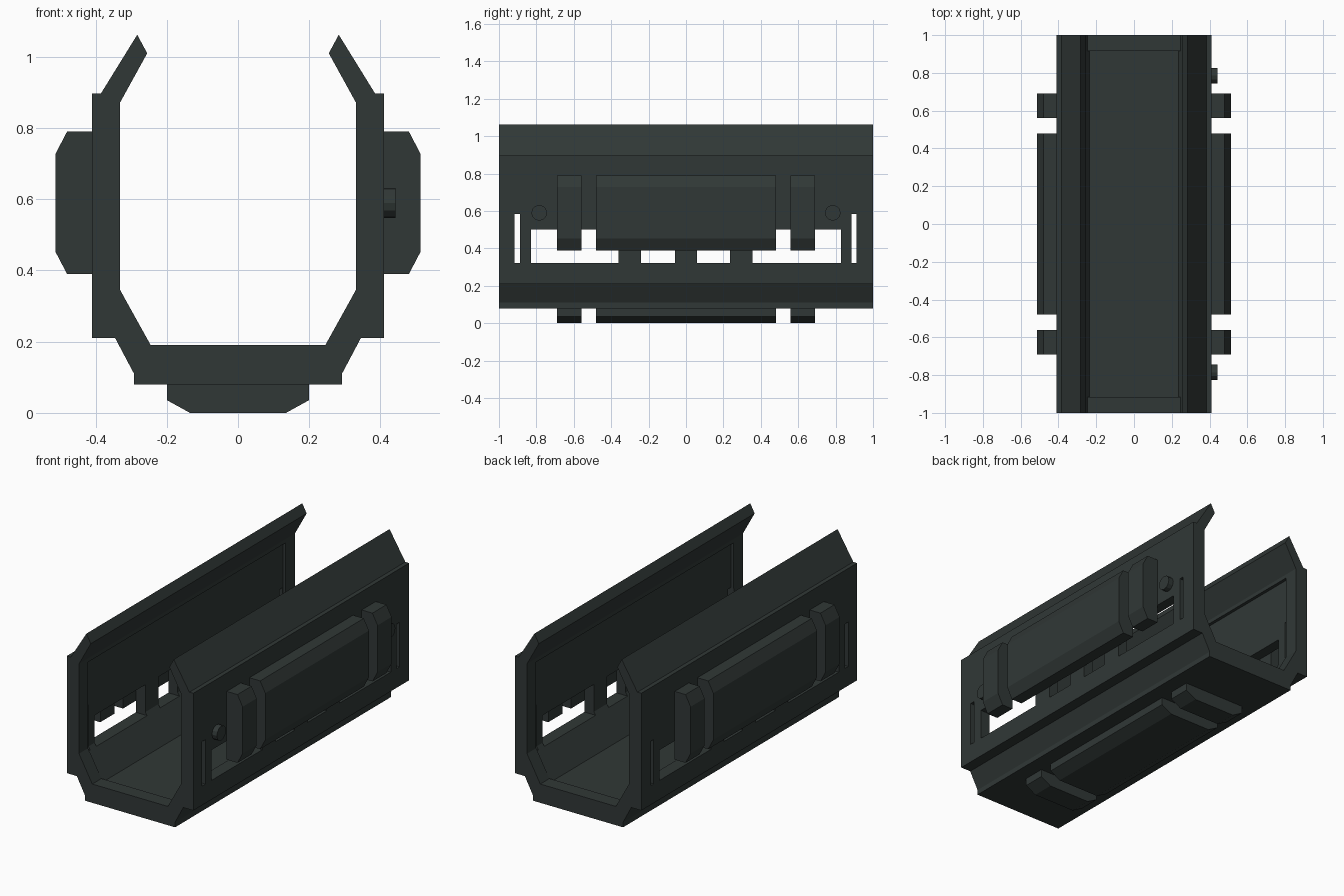
import bpy, bmesh, math

if "Cube" in bpy.data.objects:
    bpy.data.objects.remove(bpy.data.objects["Cube"])

mat = bpy.data.materials.new("dark green grey")
mat.diffuse_color = (0.03, 0.039, 0.037, 1)
mat.use_nodes = True
mat.node_tree.nodes["Principled BSDF"].inputs["Base Color"].default_value = mat.diffuse_color


def finish(name, bm):
    bmesh.ops.recalc_face_normals(bm, faces=bm.faces[:])
    me = bpy.data.meshes.new(name)
    bm.to_mesh(me)
    bm.free()
    me.materials.append(mat)
    ob = bpy.data.objects.new(name, me)
    bpy.context.collection.objects.link(ob)
    return ob


def add_prism(bm, profile, y0, y1):
    """Extrude an (x, z) profile from y0 to y1."""
    face = bm.faces.new([bm.verts.new((x, y0, z)) for x, z in profile])
    ext = bmesh.ops.extrude_face_region(bm, geom=[face])
    verts = [g for g in ext["geom"] if isinstance(g, bmesh.types.BMVert)]
    bmesh.ops.translate(bm, verts=verts, vec=(0, y1 - y0, 0))


def prism(name, profile, y0, y1):
    bm = bmesh.new()
    add_prism(bm, profile, y0, y1)
    return finish(name, bm)


def mirrored(half):
    """Close a right-hand profile with its left-hand reflection."""
    return half + [(-x, z) for x, z in reversed(half)]


def cut(target, cutter):
    m = target.modifiers.new("cut", 'BOOLEAN')
    m.operation, m.solver, m.object = 'DIFFERENCE', 'EXACT', cutter
    bpy.context.view_layer.objects.active = target
    bpy.ops.object.modifier_apply(modifier=m.name)
    bpy.data.objects.remove(cutter)


# Channel-shaped shell with inward lips
shell = prism("channel_shell", mirrored([
    (0.292, 0.08), (0.292, 0.11), (0.345, 0.21), (0.41, 0.21), (0.41, 0.897),
    (0.385, 0.897), (0.283, 1.062), (0.255, 1.01), (0.331, 0.872),
    (0.331, 0.345), (0.245, 0.19)]), -1, 1)

# Shallow recess between the end frames
cut(shell, prism("recess_cutter", mirrored([
    (0.236, 0.172), (0.349, 0.34), (0.349, 0.85)]), -0.915, 0.915))

# Windows with bars between them, and narrow end slots, through both walls
bm = bmesh.new()
for y0, y1, top in [(-0.83, -0.36, 0.5), (-0.24, -0.06, 0.5), (0.06, 0.235, 0.5),
                    (0.355, 0.83, 0.5), (-0.918, -0.888, 0.583), (0.885, 0.912, 0.583)]:
    add_prism(bm, [(-0.6, 0.322), (0.6, 0.322), (0.6, top), (-0.6, top)], y0, y1)
cut(shell, finish("window_cutter", bm))

# Chamfered grip pads on both sides and underneath
side = [(0.41, 0.39), (0.48, 0.39), (0.513, 0.453), (0.513, 0.727), (0.48, 0.79), (0.41, 0.79)]
under = mirrored([(0.135, 0), (0.2, 0.036), (0.2, 0.08)])
for label, y0, y1 in [("front", -0.69, -0.56), ("long", -0.48, 0.48), ("rear", 0.56, 0.69)]:
    prism(label + "_pad_right", side, y0, y1)
    prism(label + "_pad_left", [(-x, z) for x, z in side], y0, y1)
    prism(label + "_pad_bottom", under, y0, y1)

# Round studs on the right wall
for label, y in [("front", -0.785), ("rear", 0.785)]:
    bm = bmesh.new()
    bmesh.ops.create_cone(bm, cap_ends=True, segments=12, radius1=0.042, radius2=0.042, depth=0.04)
    stud = finish(label + "_stud", bm)
    stud.rotation_euler = (0, math.pi / 2, 0)
    stud.location = (0.422, y, 0.59)
